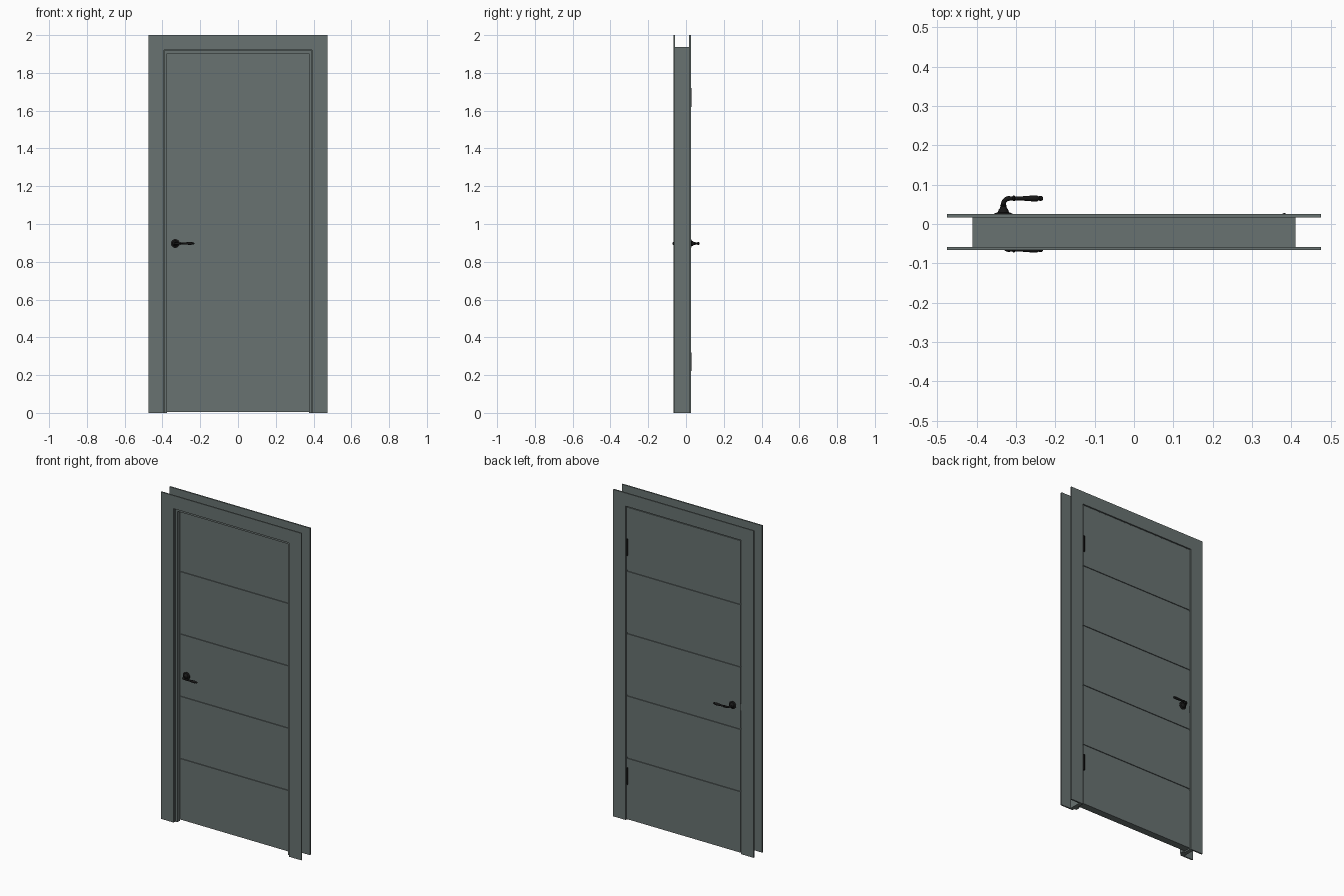
import bpy, bmesh, math
from mathutils import Vector

if "Cube" in bpy.data.objects:
    bpy.data.objects.remove(bpy.data.objects["Cube"])


def material(name, color):
    m = bpy.data.materials.new(name)
    m.diffuse_color = color
    m.use_nodes = True
    m.node_tree.nodes["Principled BSDF"].inputs["Base Color"].default_value = m.diffuse_color
    return m


PAINT = material("grey_paint", (0.14, 0.17, 0.165, 1))
BLACK = material("black_metal", (0.008, 0.008, 0.008, 1))


def finish(name, bm, mat, smooth=False):
    bmesh.ops.recalc_face_normals(bm, faces=bm.faces[:])
    me = bpy.data.meshes.new(name)
    bm.to_mesh(me)
    bm.free()
    ob = bpy.data.objects.new(name, me)
    bpy.context.collection.objects.link(ob)
    me.materials.append(mat)
    if smooth:
        bpy.ops.object.select_all(action='DESELECT')
        ob.select_set(True)
        bpy.context.view_layer.objects.active = ob
        bpy.ops.object.shade_smooth_by_angle(angle=math.radians(35))
    return ob


def prism(name, pts, direction, mat=PAINT):
    """Extrude a flat outline along a direction."""
    bm = bmesh.new()
    face = bm.faces.new([bm.verts.new(p) for p in pts])
    ext = bmesh.ops.extrude_face_region(bm, geom=[face])
    moved = [g for g in ext["geom"] if isinstance(g, bmesh.types.BMVert)]
    bmesh.ops.translate(bm, verts=moved, vec=direction)
    if not face.is_valid or len(bm.faces) < len(pts) + 2:
        bm.faces.new([v for v in bm.verts if v not in moved])
    return finish(name, bm, mat)


def panel_xz(name, pts, y0, y1, mat=PAINT):
    return prism(name, [(x, y0, z) for x, z in pts], (0, y1 - y0, 0), mat)


def u_frame(name, xo, zo, xi, zi, y0, y1):
    """Upside-down U: two legs and a head."""
    pts = [(-xo, 0), (-xo, zo), (xo, zo), (xo, 0), (xi, 0), (xi, zi), (-xi, zi), (-xi, 0)]
    return panel_xz(name, pts, y0, y1)


def sweep(bm, rings, segs=24):
    """Skin rings given as (centre, side vector, other side vector)."""
    loops = []
    for c, u, v in rings:
        loops.append([bm.verts.new(c + u * math.cos(a) + v * math.sin(a))
                      for a in (2 * math.pi * i / segs for i in range(segs))])
    for a, b in zip(loops, loops[1:]):
        for i in range(segs):
            j = (i + 1) % segs
            bm.faces.new((a[i], a[j], b[j], b[i]))
    bm.faces.new(loops[0])
    bm.faces.new(loops[-1])


# Mitred casings on both sides of the wall
XO, ZO, XI, ZI = 0.475, 2.0, 0.391, 1.92
for side, y0, y1 in (("front", -0.066, -0.058), ("back", 0.017, 0.0255)):
    for label, s in (("left", -1), ("right", 1)):
        panel_xz(f"{side}_casing_{label}",
                 [(s * XO, 0), (s * XI, 0), (s * XI, ZI), (s * XO, ZO)], y0, y1)
    panel_xz(f"{side}_casing_top", [(-XO, ZO), (XO, ZO), (XI, ZI), (-XI, ZI)], y0, y1)

# Jamb with its raised door stop
u_frame("jamb", 0.411, 1.937, 0.388, 1.918, -0.058, 0.017)
u_frame("door_stop", 0.389, 1.919, 0.375, 1.902, -0.05, -0.023)

# Door leaf: side profile with four grooves on each face
T, D, W, ZB, ZT = 0.022, 0.005, 0.004, 0.006, 1.914
half = [(T, ZB)]
for z in (0.382, 0.763, 1.144, 1.526):
    half += [(T, z - W), (T - D, z - W), (T - D, z + W), (T, z + W)]
half.append((T, ZT))
outline = half + [(-y, z) for y, z in reversed(half)]
prism("door_leaf", [(-0.385, y, z) for y, z in outline], (0.77, 0, 0))

# Lever handles: turned rose and a swept grip, one per face
HX, HZ = -0.332, 0.897
ROSE = [(0.021, 0.0), (0.0235, 0.002), (0.0235, 0.004), (0.020, 0.006), (0.015, 0.0075),
        (0.0135, 0.010), (0.0125, 0.014), (0.009, 0.018), (0.0075, 0.023), (0.0085, 0.025),
        (0.007, 0.027)]
GRIP = [(0.017, 0.0055), (0.023, 0.005), (0.025, 0.007), (0.028, 0.007), (0.030, 0.0048),
        (0.045, 0.0052), (0.062, 0.0065), (0.078, 0.0078), (0.086, 0.0072), (0.090, 0.005),
        (0.0925, 0.0065), (0.097, 0.006), (0.101, 0.003)]
Z = Vector((0, 0, 1))
for side, s in (("back", 1), ("front", -1)):
    bm = bmesh.new()
    sweep(bm, [(Vector((HX, s * (T + d), HZ)), Vector((r, 0, 0)), Z * r) for r, d in ROSE], 32)
    finish(f"{side}_handle_rose", bm, BLACK, True)
    bm = bmesh.new()
    rings = [(Vector((HX, s * 0.044, HZ)), Vector((0.006, 0, 0)), Z * 0.006)]
    for i in range(9):
        a = math.pi / 2 * i / 8
        c = Vector((HX + 0.015 - 0.015 * math.cos(a), s * (0.050 + 0.015 * math.sin(a)), HZ))
        u = Vector((math.cos(a), -s * math.sin(a), 0))
        rings.append((c, u * 0.006, Z * 0.006))
    for dx, r in GRIP:
        rings.append((Vector((HX + dx, s * 0.065, HZ)), Vector((0, -s * r, 0)), Z * r))
    sweep(bm, rings)
    finish(f"{side}_handle_lever", bm, BLACK, True)

# Hinge barrels on the back
for label, zc in (("lower", 0.27), ("upper", 1.67)):
    bm = bmesh.new()
    prof = [(-0.052, 0.003), (-0.049, 0.0052), (0.049, 0.0052), (0.052, 0.003)]
    sweep(bm, [(Vector((0.382, 0.0228, zc + h)), Vector((r, 0, 0)), Vector((0, r, 0)))
               for h, r in prof], 16)
    finish(f"{label}_hinge", bm, BLACK, True)

# Latch plate in the gap at the lock edge
panel_xz("latch_plate", [(-0.3885, HZ - 0.02), (-0.3845, HZ - 0.02),
                         (-0.3845, HZ + 0.02), (-0.3885, HZ + 0.02)], -0.012, 0.0215, BLACK)
